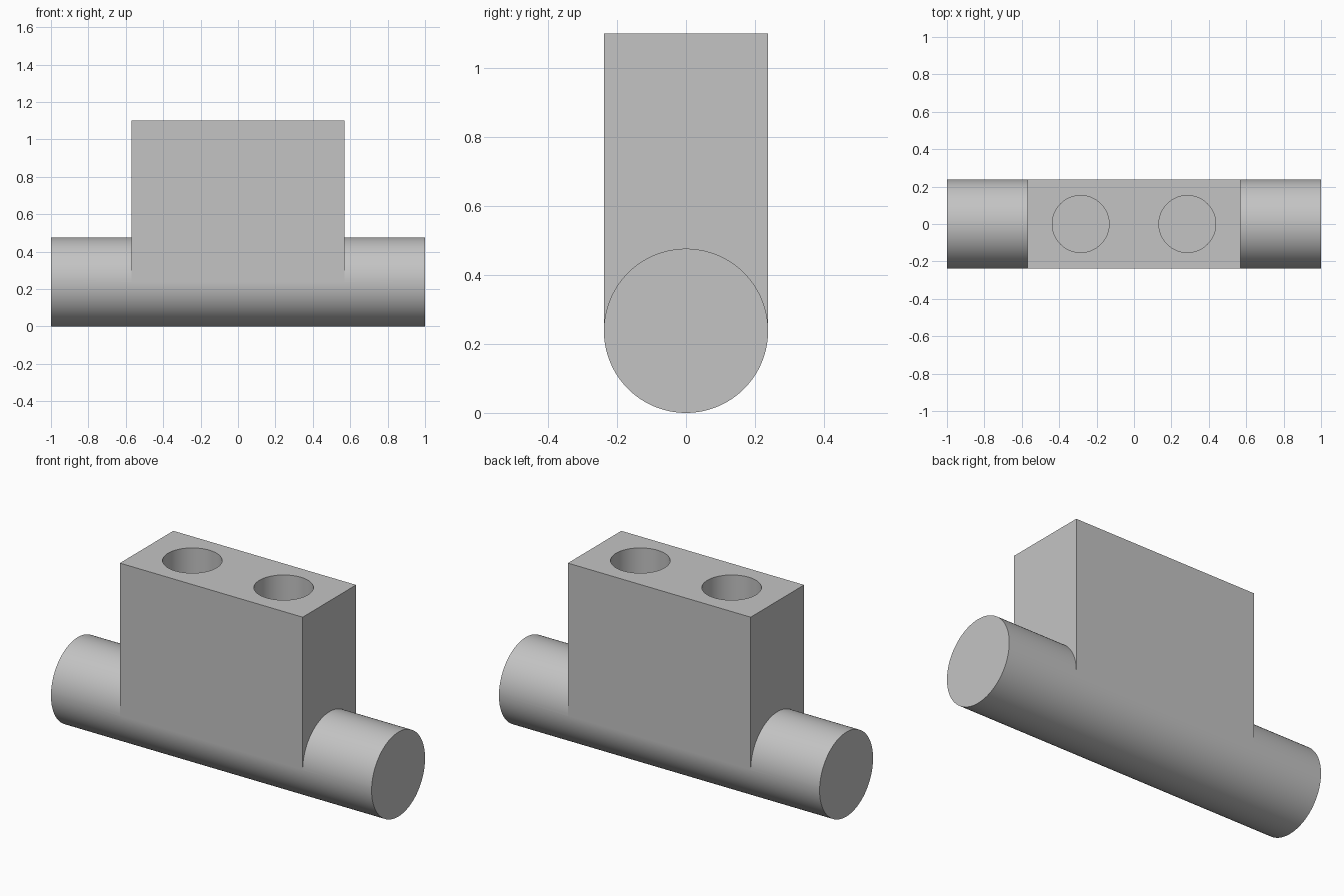
import bpy
import math

if "Cube" in bpy.data.objects:
    bpy.data.objects.remove(bpy.data.objects["Cube"], do_unlink=True)

RADIUS = 0.238
HEIGHT = 1.1
HALF_BLOCK = 0.57
HOLE_X, HOLE_RADIUS, HOLE_FLOOR = 0.285, 0.152, 0.48

grey = bpy.data.materials.new("plain grey")
grey.use_nodes = True
colour = (0.55, 0.55, 0.55, 1)
grey.diffuse_color = colour
grey.node_tree.nodes["Principled BSDF"].inputs["Base Color"].default_value = colour


def cylinder(name, radius, depth, location, rotation=(0, 0, 0)):
    bpy.ops.mesh.primitive_cylinder_add(vertices=128, radius=radius, depth=depth,
                                        location=location, rotation=rotation)
    obj = bpy.context.object
    obj.name = name
    bpy.ops.object.transform_apply(location=True, rotation=True, scale=True)
    obj.data.materials.append(grey)
    return obj


def combine(target, other, operation):
    mod = target.modifiers.new(operation.lower(), "BOOLEAN")
    mod.operation, mod.object, mod.solver = operation, other, "EXACT"
    bpy.ops.object.select_all(action="DESELECT")
    bpy.context.view_layer.objects.active = target
    target.select_set(True)
    bpy.ops.object.modifier_apply(modifier=mod.name)
    bpy.data.objects.remove(other, do_unlink=True)


# Horizontal round bar
body = cylinder("bar_and_block", RADIUS, 2, (0, 0, RADIUS), (0, math.pi / 2, 0))

# Upright block, tangent to the sides of the bar
bpy.ops.mesh.primitive_cube_add(size=1, location=(0, 0, (HEIGHT + RADIUS) / 2))
block = bpy.context.object
block.name = "block"
block.scale = (2 * HALF_BLOCK, 2 * RADIUS, HEIGHT - RADIUS)
bpy.ops.object.transform_apply(location=True, rotation=True, scale=True)
block.data.materials.append(grey)

# Two blind holes in the top of the block
for side in (-1, 1):
    depth = HEIGHT + 0.1 - HOLE_FLOOR
    hole = cylinder("hole", HOLE_RADIUS, depth,
                    (side * HOLE_X, 0, HOLE_FLOOR + depth / 2))
    hole.hide_render = True
    combine(block, hole, "DIFFERENCE")

combine(body, block, "UNION")

# Smooth round surfaces, crisp edges and flat planes
bpy.ops.object.shade_smooth_by_angle(angle=math.radians(30))
weighted = body.modifiers.new("flat planes", "WEIGHTED_NORMAL")
weighted.keep_sharp = True
